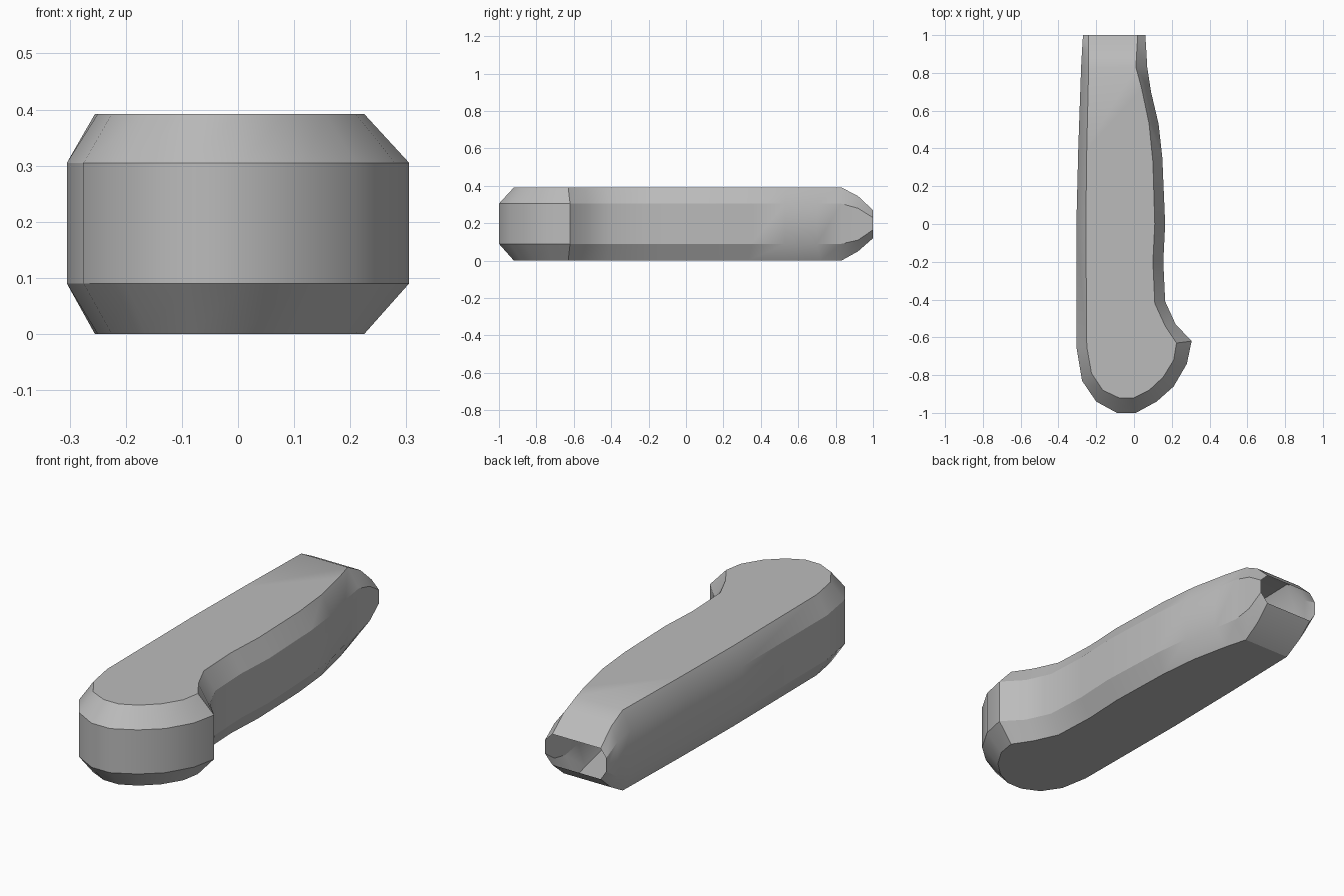
import bpy, bmesh

cube = bpy.data.objects.get("Cube")
if cube:
    bpy.data.objects.remove(cube, do_unlink=True)

# Grip outline from the open end, round the butt and back: rim x, y, then flat-face x, y
OUTLINE = [
    (-.27, 1, -.24, 1), (-.275, .92, -.24, .92), (-.28, .83, -.24, .83),
    (-.295, .4, -.25, .4), (-.305, 0, -.255, 0), (-.305, -.65, -.25, -.65),
    (-.275, -.83, -.225, -.79), (-.2, -.94, -.165, -.88), (-.09, -1, -.08, -.92),
    (.01, -1, 0, -.92), (.12, -.94, .08, -.88), (.21, -.86, .155, -.81),
    (.28, -.74, .21, -.72), (.305, -.62, .225, -.63), (.22, -.53, .165, -.54),
    (.165, -.41, .11, -.42), (.155, -.2, .1, -.2), (.165, 0, .11, 0),
    (.15, .35, .1, .33), (.13, .53, .08, .53), (.09, .7, .04, .72),
    (.07, .83, .01, .83), (.065, .92, .015, .92), (.06, 1, .02, 1),
]
HEIGHTS = (0, .09, .305, .392)
TAPER = {.92: (.05, .11, .28, .345), 1: (.12, .165, .23, .27)}

grey = bpy.data.materials.new("grip grey")
grey.use_nodes = True
colour = (.5, .5, .5, 1)
grey.diffuse_color = colour
grey.node_tree.nodes["Principled BSDF"].inputs["Base Color"].default_value = colour

# Four vertices per station, from the lower flat up to the upper flat
bm = bmesh.new()
columns = []
for rx, ry, fx, fy in OUTLINE:
    z = TAPER.get(ry, HEIGHTS)
    columns.append([bm.verts.new((fx, fy, z[0])), bm.verts.new((rx, ry, z[1])),
                    bm.verts.new((rx, ry, z[2])), bm.verts.new((fx, fy, z[3]))])

# Side wall with its upper and lower chamfers
for a, b in zip(columns, columns[1:]):
    for k in range(3):
        bm.faces.new((a[k], b[k], b[k + 1], a[k + 1]))

# Flat faces, and the slopes running to the open end
for k in (0, 3):
    bm.faces.new([c[k] for c in columns[2:-2]])
    for i in (0, 1):
        bm.faces.new((columns[i][k], columns[i + 1][k],
                      columns[-2 - i][k], columns[-1 - i][k]))
bmesh.ops.recalc_face_normals(bm, faces=bm.faces)

mesh = bpy.data.meshes.new("grip")
bm.to_mesh(mesh)
bm.free()
mesh.materials.append(grey)
grip = bpy.data.objects.new("grip", mesh)
bpy.context.collection.objects.link(grip)
bpy.context.view_layer.objects.active = grip
grip.select_set(True)
bpy.ops.object.shade_smooth_by_angle(angle=.5)
